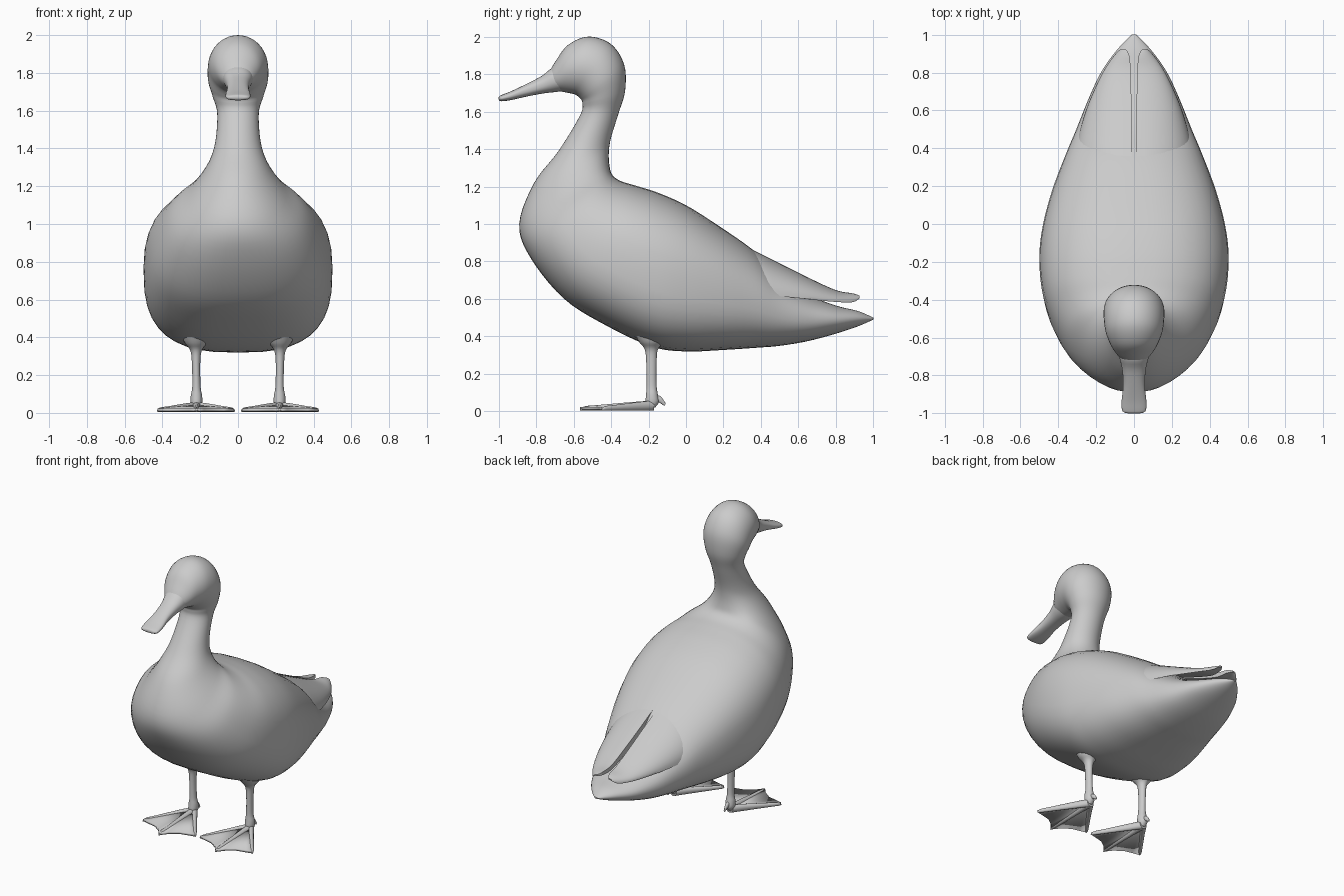
import bpy, bmesh
from math import sin, cos, pi


def spline(rows, steps):
    """Catmull-Rom interpolation through rows of numbers."""
    out = []
    for i in range(len(rows) - 1):
        a, b, c, d = (rows[max(0, min(len(rows) - 1, i + k))] for k in (-1, 0, 1, 2))
        for s in range(steps):
            t = s / steps
            out.append([0.5 * (2 * q + (r - p) * t + (2 * p - 5 * q + 4 * r - u) * t * t
                               + (3 * q - p - 3 * r + u) * t ** 3)
                        for p, q, r, u in zip(a, b, c, d)])
    return out + [list(rows[-1])]


def ring(ty, tz, by, bz, w, n=2, cx=0, count=40):
    """Section between a top and a bottom point of the side view; n makes it boxier."""
    pts = []
    for i in range(count):
        a = 2 * pi * i / count
        s, c = sin(a), cos(a)
        e = 2 / (n if c < 0 else 2 + (n - 2) * 0.5)
        x = abs(s) ** e * (1 if s > 0 else -1) * w
        h = abs(c) ** e * (1 if c > 0 else -1)
        pts.append((cx + x, (ty + by) / 2 + h * (ty - by) / 2,
                    (tz + bz) / 2 + h * (tz - bz) / 2))
    return pts


def finish(name, bm, mirror, angle=50):
    bmesh.ops.recalc_face_normals(bm, faces=bm.faces)
    me = bpy.data.meshes.new(name)
    bm.to_mesh(me)
    bm.free()
    ob = bpy.data.objects.new(name, me)
    bpy.context.collection.objects.link(ob)
    if mirror:
        ob.modifiers.new("Mirror", 'MIRROR')
    bpy.ops.object.select_all(action='DESELECT')
    ob.select_set(True)
    bpy.context.view_layer.objects.active = ob
    bpy.ops.object.shade_smooth_by_angle(angle=angle * pi / 180)
    return ob


def loft(name, rings, mirror=False):
    bm = bmesh.new()
    rows = [[bm.verts.new(p) for p in r] for r in rings]
    n = len(rows[0])
    for a, b in zip(rows, rows[1:]):
        for i in range(n):
            bm.faces.new((a[i], a[(i + 1) % n], b[(i + 1) % n], b[i]))
    bm.faces.new(rows[0])
    bm.faces.new(rows[-1])
    return finish(name, bm, mirror)


# Body, neck and head: one sweep from tail tip to face
body = [
    (1.0, .50, 1.0, .49, .012, 2),
    (.92, .535, .92, .455, .09, 2),
    (.80, .565, .80, .415, .175, 2.1),
    (.65, .625, .65, .375, .245, 2.3),
    (.50, .73, .50, .35, .305, 2.4),
    (.36, .86, .38, .34, .36, 2.5),
    (.17, .993, .20, .328, .43, 2.7),
    (0, 1.10, 0, .32, .48, 2.8),
    (-.15, 1.167, -.18, .345, .50, 2.8),
    (-.27, 1.205, -.42, .455, .487, 2.7),
    (-.35, 1.23, -.65, .60, .44, 2.5),
    (-.393, 1.262, -.83, .82, .36, 2.3),
    (-.408, 1.31, -.89, 1.0, .255, 2.1),
    (-.412, 1.38, -.81, 1.22, .165, 2),
    (-.40, 1.46, -.68, 1.39, .122, 2),
    (-.36, 1.59, -.565, 1.58, .11, 2),
    (-.325, 1.71, -.553, 1.645, .135, 2),
    (-.33, 1.85, -.565, 1.67, .158, 2),
    (-.40, 1.96, -.59, 1.69, .16, 2),
    (-.52, 2.0, -.615, 1.697, .15, 2),
    (-.63, 1.955, -.64, 1.702, .125, 2),
    (-.695, 1.87, -.67, 1.708, .095, 2),
    (-.73, 1.81, -.71, 1.715, .06, 2),
    (-.745, 1.78, -.74, 1.73, .02, 2),
]
loft("body_neck_head", [ring(*r) for r in spline(body, 5)])

# Bill
bill = [
    (-.66, 1.84, -.64, 1.715, .085, 2.2),
    (-.715, 1.832, -.69, 1.705, .078, 2.2),
    (-.77, 1.79, -.76, 1.697, .063, 2.4),
    (-.85, 1.748, -.85, 1.68, .057, 2.6),
    (-.93, 1.71, -.93, 1.662, .065, 2.6),
    (-.98, 1.69, -.98, 1.655, .064, 2.6),
    (-.995, 1.683, -.995, 1.658, .052, 2.6),
    (-1.0, 1.675, -1.0, 1.665, .035, 2.6),
]
loft("bill", [ring(*r) for r in spline(bill, 4)])

# Eyes
bm = bmesh.new()
bmesh.ops.create_uvsphere(bm, u_segments=20, v_segments=12, radius=.02)
bmesh.ops.translate(bm, verts=bm.verts, vec=(.113, -.578, 1.873))
finish("eye", bm, True)

# Folded wing tips: arched blades (y, inner x, inner z, outer x, outer z, thickness)
wing = [
    (.25, .012, .915, .30, .66, .06),
    (.38, .012, .85, .31, .635, .06),
    (.50, .012, .79, .285, .615, .055),
    (.65, .014, .715, .235, .60, .045),
    (.80, .017, .647, .165, .588, .032),
    (.89, .025, .63, .105, .585, .022),
    (.925, .045, .618, .07, .605, .01),
]


def blade(y, xi, zi, xo, zo, t, count=12):
    def arc(k, drop):
        a = pi / 2 * k / count
        return (xi + (xo - xi) * sin(a) ** .95, y,
                zo + (zi - zo) * cos(a) - drop * cos(a) ** .5 if k < count else zo)
    return [arc(k, 0) for k in range(count + 1)] + [arc(k, t) for k in range(count - 1, -1, -1)]


loft("wing_tip", [blade(*r) for r in spline(wing, 4)], True)

# Legs
leg = [
    (-.165, .02, -.20, .02, .018, 2, .22),
    (-.145, .05, -.215, .05, .03, 2, .22),
    (-.15, .09, -.213, .09, .03, 2, .22),
    (-.157, .14, -.21, .14, .022, 2, .22),
    (-.157, .26, -.212, .26, .022, 2, .222),
    (-.15, .33, -.22, .33, .03, 2, .222),
    (-.12, .37, -.25, .37, .06, 2, .222),
    (-.10, .42, -.28, .42, .08, 2, .222),
]
loft("leg", [ring(*r, count=20) for r in spline(leg, 4)], True)

# Front toes
tips = {"inner": (.02, -.45), "middle": (.22, -.565), "outer": (.425, -.45)}
for key, (x, y) in tips.items():
    rows = []
    for t, top, w in ((0, .058, .026), (.3, .05, .02), (.7, .036, .016), (.93, .028, .013), (1, .012, .003)):
        py, px = -.17 + (y + .17) * t, .22 + (x - .22) * t
        rows.append((py, top, py, .004 if t < 1 else .006, w, 2, px))
    loft(key + "_toe", [ring(*r, count=14) for r in spline(rows, 4)], True)

# Hind toe
hind = [(-.17, .09, -.18, .05, .012, 2, .22), (-.135, .08, -.15, .05, .012, 2, .22),
        (-.108, .042, -.116, .03, .004, 2, .22)]
loft("hind_toe", [ring(*r, count=12) for r in spline(hind, 4)], True)

# Webbing with a scalloped front edge
edge = [(.02, -.45), (.075, -.462), (.125, -.475), (.18, -.515), (.22, -.565),
        (.26, -.515), (.315, -.475), (.37, -.462), (.425, -.45)]
bm = bmesh.new()
heel = bm.verts.new((.22, -.17, .035))
front = [bm.verts.new((x, y, .016)) for x, y in edge]
for a, b in zip(front, front[1:]):
    bm.faces.new((heel, a, b))
web = finish("foot_web", bm, True)
solid = web.modifiers.new("Solidify", 'SOLIDIFY')
solid.thickness = .016
solid.offset = 0
